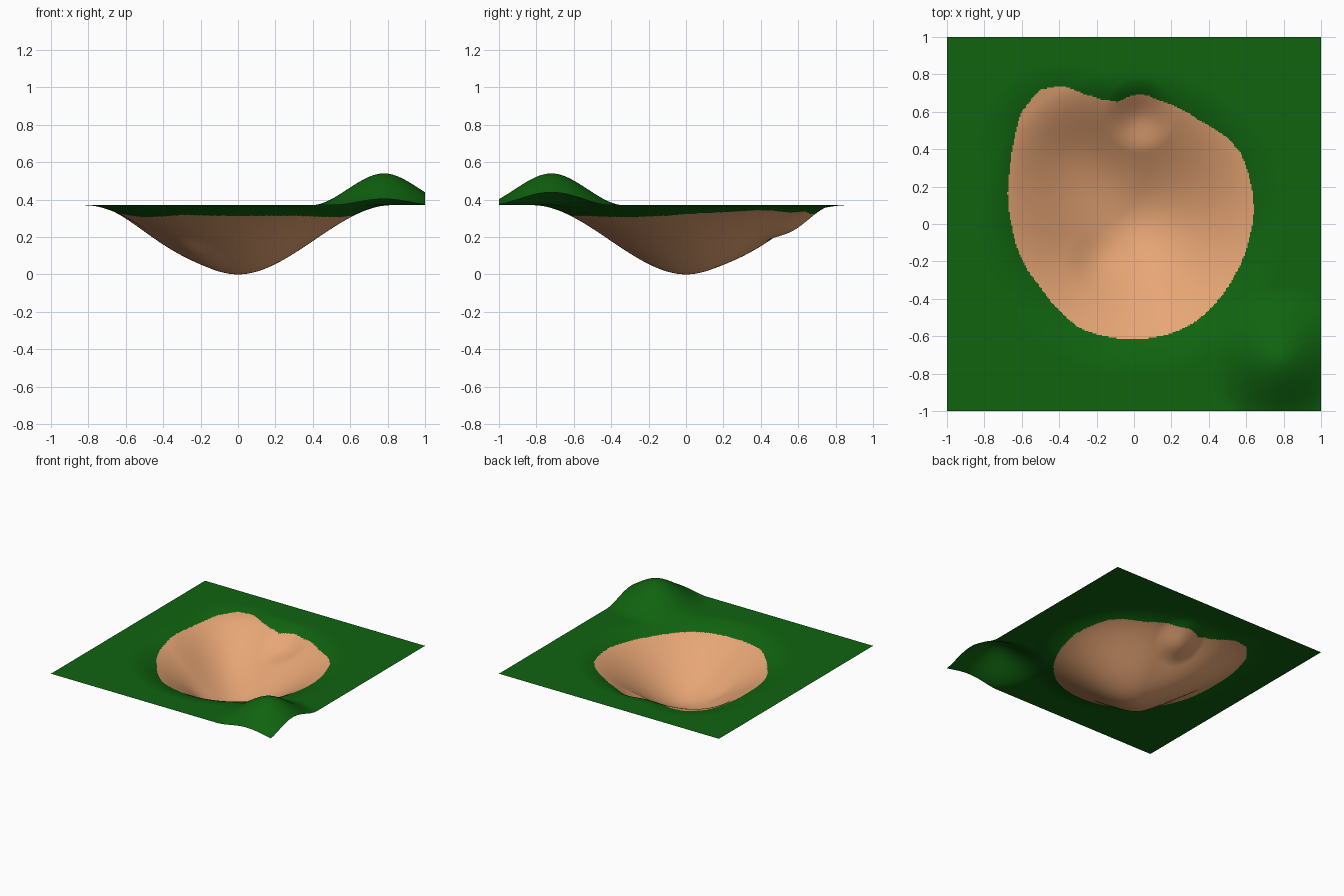
import bpy, bmesh, math

if "Cube" in bpy.data.objects:
    bpy.data.objects.remove(bpy.data.objects["Cube"])

N = 280          # grid cells per side
LEVEL = 0.37     # height of the flat ground

# Soft dents and mounds: (x, y, radius, height change)
BUMPS = [
    (0.0, 0.0, 0.82, -0.37),      # main bowl
    (-0.37, 0.40, 0.46, -0.085),  # broad side hollow
    (0.03, 0.58, 0.20, -0.055),   # small pit in the back wall
    (-0.20, -0.20, 0.17, -0.015), # faint dent
    (0.78, -0.72, 0.39, 0.17),    # corner hill
]

# Outline of the sand patch
OUTLINE = [
    (-.385, .738), (-.50, .717), (-.60, .60), (-.64, .45), (-.663, .29),
    (-.655, 0), (-.61, -.165), (-.50, -.337), (-.396, -.465), (-.29, -.556),
    (-.155, -.60), (-.01, -.615), (.166, -.594), (.30, -.54), (.45, -.406),
    (.54, -.27), (.62, -.06), (.64, .064), (.62, .235), (.567, .385),
    (.487, .47), (.353, .55), (.22, .63), (.14, .66), (.04, .695),
    (-.03, .68), (-.085, .652), (-.18, .668), (-.27, .695),
]
POLAR = sorted((math.atan2(y, x), math.hypot(x, y)) for x, y in OUTLINE)
POLAR = ([(POLAR[-1][0] - math.tau, POLAR[-1][1])] + POLAR
         + [(POLAR[0][0] + math.tau, POLAR[0][1])])


def height(x, y):
    z = LEVEL
    for cx, cy, r, h in BUMPS:
        d = 1 - math.hypot(x - cx, y - cy) / r
        if d > 0:
            z += h * d * d * (3 - 2 * d)
    return max(z, 0.0)


def in_sand(x, y):
    a, r = math.atan2(y, x), math.hypot(x, y)
    if r > 0.9:
        return False
    for (a0, r0), (a1, r1) in zip(POLAR, POLAR[1:]):
        if a0 <= a <= a1:
            return r < r0 + (r1 - r0) * (a - a0) / (a1 - a0)
    return False


def material(name, rgb):
    m = bpy.data.materials.new(name)
    m.diffuse_color = (*rgb, 1)
    m.use_nodes = True
    m.node_tree.nodes["Principled BSDF"].inputs["Base Color"].default_value = m.diffuse_color
    return m


# Terrain sheet, with sand faces chosen by the outline
bm = bmesh.new()
bmesh.ops.create_grid(bm, x_segments=N, y_segments=N, size=1.0)
for v in bm.verts:
    v.co.z = height(v.co.x, v.co.y)
for f in bm.faces:
    c = f.calc_center_median()
    f.material_index = 1 if in_sand(c.x, c.y) else 0
    f.smooth = True
    if f.normal.z < 0:
        f.normal_flip()
mesh = bpy.data.meshes.new("terrain")
bm.to_mesh(mesh)
bm.free()
mesh.materials.append(material("grass green", (0.005, 0.125, 0.005)))
mesh.materials.append(material("sand", (0.80, 0.38, 0.18)))
terrain = bpy.data.objects.new("terrain", mesh)
bpy.context.collection.objects.link(terrain)
